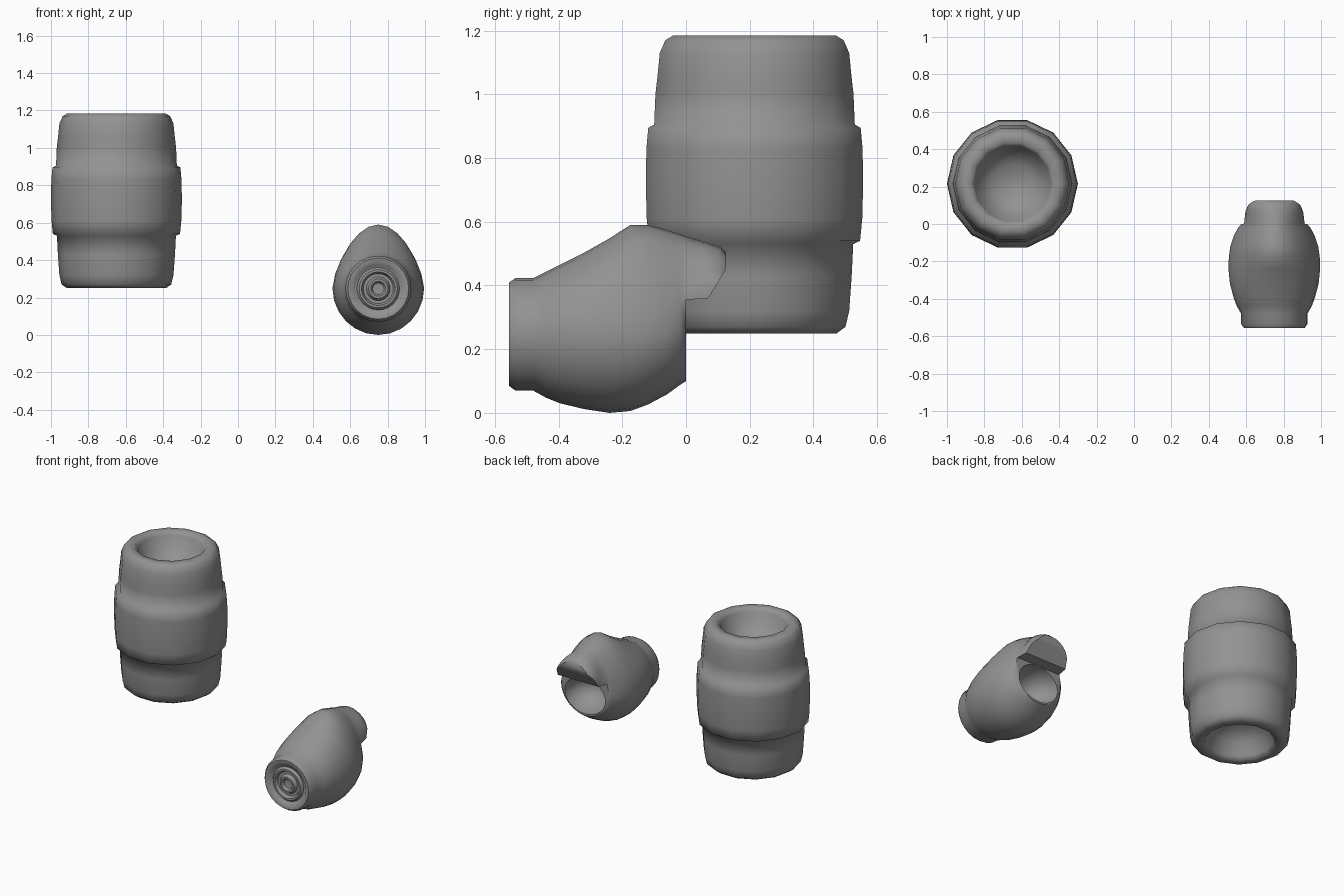
import bpy, bmesh
from math import sin, cos, pi, radians

cube = bpy.data.objects.get("Cube")
if cube:
    bpy.data.objects.remove(cube)

grey = bpy.data.materials.new("plain_grey")
grey.use_nodes = True
grey.diffuse_color = (0.29, 0.29, 0.29, 1)
grey.node_tree.nodes["Principled BSDF"].inputs["Base Color"].default_value = (0.29, 0.29, 0.29, 1)


def make_object(name, bm):
    """Turn a bmesh into a linked object in the shared colour."""
    bmesh.ops.recalc_face_normals(bm, faces=bm.faces[:])
    mesh = bpy.data.meshes.new(name)
    bm.to_mesh(mesh)
    bm.free()
    mesh.materials.append(grey)
    obj = bpy.data.objects.new(name, mesh)
    bpy.context.collection.objects.link(obj)
    return obj


def loft(name, rings):
    """Skin a list of equal-sized rings and cap both ends."""
    bm = bmesh.new()
    loops = [[bm.verts.new(p) for p in ring] for ring in rings]
    n = len(loops[0])
    for a, b in zip(loops, loops[1:]):
        for i in range(n):
            j = (i + 1) % n
            bm.faces.new((a[i], a[j], b[j], b[i]))
    bm.faces.new(loops[0])
    bm.faces.new(loops[-1])
    return make_object(name, bm)


def smooth(obj, angle):
    bpy.ops.object.select_all(action='DESELECT')
    obj.select_set(True)
    bpy.context.view_layer.objects.active = obj
    bpy.ops.object.shade_smooth_by_angle(angle=radians(angle))


def cut(obj, cutter):
    """Subtract a cutter, then discard it."""
    cutter.hide_render = True
    mod = obj.modifiers.new("cut", 'BOOLEAN')
    mod.operation = 'DIFFERENCE'
    mod.solver = 'EXACT'
    mod.object = cutter
    bpy.context.view_layer.objects.active = obj
    bpy.ops.object.modifier_apply(modifier=mod.name)
    bpy.data.objects.remove(cutter)


# Barrel: 14-sided turned body with a raised band and a dish in each end
barrel_profile = [
    (0.02, 0.42), (0.11, 0.40), (0.175, 0.35), (0.205, 0.275), (0.22, 0.25),
    (0.265, 0.25), (0.293, 0.27), (0.305, 0.32), (0.313, 0.43), (0.318, 0.53),
    (0.34, 0.54), (0.347, 0.61), (0.35, 0.72), (0.348, 0.83), (0.342, 0.895),
    (0.323, 0.905), (0.319, 1.0), (0.312, 1.06), (0.305, 1.13), (0.287, 1.17),
    (0.262, 1.185), (0.22, 1.185), (0.205, 1.16), (0.175, 1.085),
    (0.11, 1.035), (0.02, 1.015)]
barrel = loft("barrel", [
    [(-0.65 + r * cos(2 * pi * i / 14), 0.215 + r * sin(2 * pi * i / 14), z)
     for i in range(14)] for r, z in barrel_profile])
smooth(barrel, 100)

# Hooded head: sections along y, round below and pinched towards the ridge
SIDES = 24
HEAD_X = 0.75


def section(y, w, bottom, top, mid):
    pinch = 0.2 * max(0, min(1, (top - mid - w) / 0.1))
    ring = []
    for i in range(SIDES):
        a = 2 * pi * i / SIDES
        s = sin(a)
        h = top - mid if s > 0 else mid - bottom
        ring.append((HEAD_X + w * cos(a) * (1 - pinch * max(0, s)), y, mid + h * s))
    return ring


# Concentric rings pressed into the neck face, as (radius, y)
face_rings = [(0.015, -0.535), (0.03, -0.537), (0.04, -0.553), (0.052, -0.553),
              (0.064, -0.532), (0.08, -0.532), (0.09, -0.553), (0.102, -0.553),
              (0.114, -0.538), (0.128, -0.543), (0.14, -0.555), (0.163, -0.555)]
rings = [section(y, r, 0.247 - r, 0.247 + r, 0.247) for r, y in face_rings]

# Body and hood, as (y, half width, bottom, top, widest height)
for row in [(-0.535, 0.177, 0.07, 0.423, 0.247),
            (-0.48, 0.177, 0.07, 0.423, 0.247),
            (-0.44, 0.2, 0.048, 0.443, 0.247),
            (-0.395, 0.217, 0.03, 0.465, 0.25),
            (-0.32, 0.237, 0.012, 0.503, 0.25),
            (-0.24, 0.245, 0.0, 0.548, 0.25),
            (-0.175, 0.243, 0.006, 0.59, 0.25),
            (-0.12, 0.235, 0.026, 0.59, 0.25),
            (-0.06, 0.215, 0.058, 0.574, 0.255),
            (-0.02, 0.193, 0.087, 0.561, 0.27),
            (0.005, 0.172, 0.103, 0.552, 0.3),
            (0.06, 0.155, 0.15, 0.536, 0.36),
            (0.105, 0.145, 0.2, 0.522, 0.37),
            (0.125, 0.13, 0.2, 0.505, 0.37)]:
    rings.append(section(*row))
head = loft("hooded_head", rings)

# Open the space below the hood
gap = [(0, -0.2), (0, 0.355), (0.07, 0.36), (0.18, 0.54), (0.4, 0.54), (0.4, -0.2)]
cut(head, loft("gap_cutter", [[(x, y, z) for y, z in gap] for x in (0.3, 1.2)]))

# Hollow socket in the back of the body
bm = bmesh.new()
bmesh.ops.create_uvsphere(bm, u_segments=24, v_segments=16, radius=1)
bmesh.ops.scale(bm, vec=(0.15, 0.17, 0.122), verts=bm.verts[:])
bmesh.ops.translate(bm, vec=(HEAD_X, 0.003, 0.234), verts=bm.verts[:])
cut(head, make_object("socket_cutter", bm))
smooth(head, 50)
